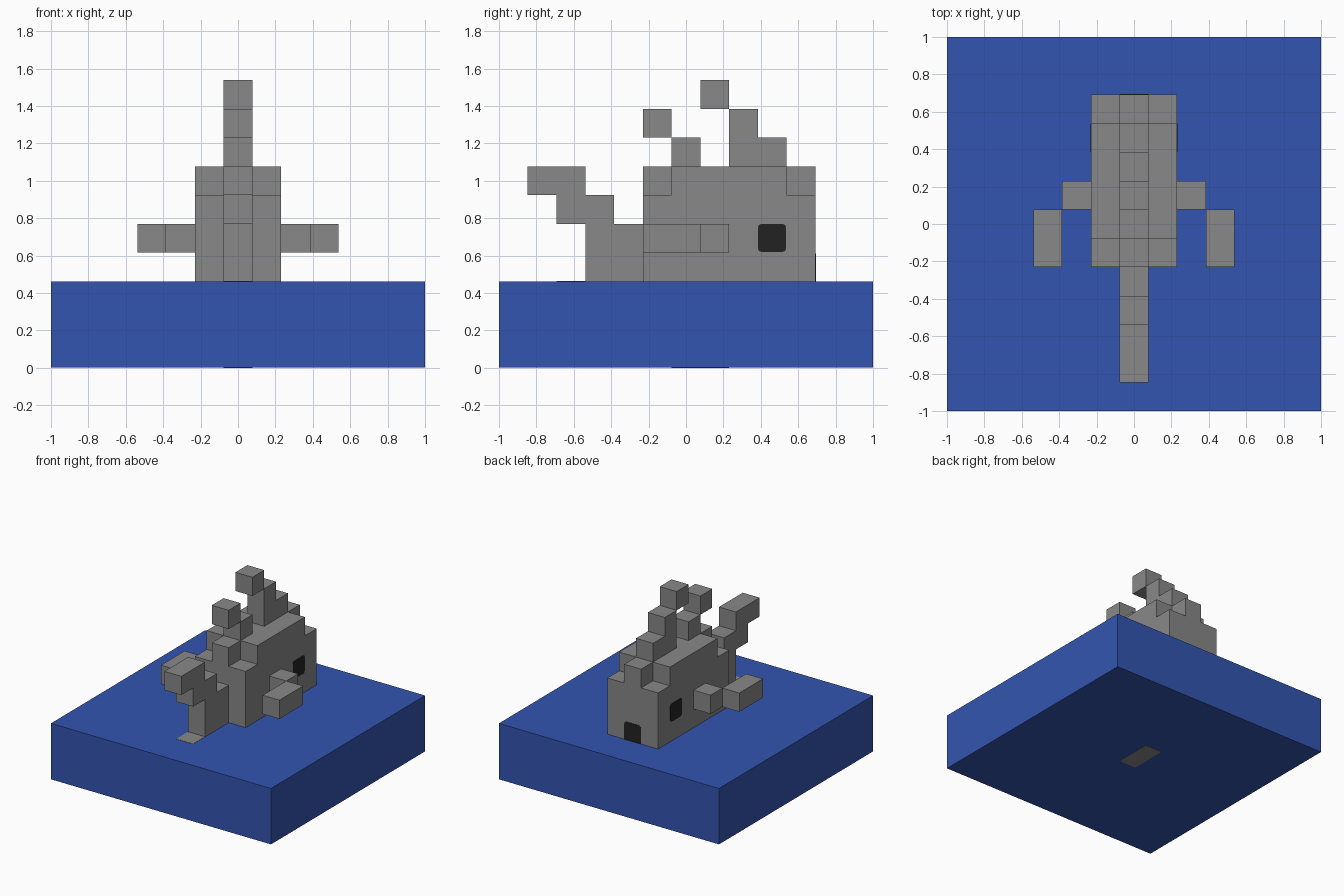
import bpy
import bmesh
from mathutils import Vector

if "Cube" in bpy.data.objects:
    bpy.data.objects.remove(bpy.data.objects["Cube"], do_unlink=True)

U = 2 / 13        # edge of one block
GAP = 0.002 / U   # slight offset that keeps flush faces apart


def material(name, rgb):
    m = bpy.data.materials.new(name)
    m.use_nodes = True
    colour = (*rgb, 1)
    m.diffuse_color = colour
    bsdf = next(n for n in m.node_tree.nodes if n.type == "BSDF_PRINCIPLED")
    bsdf.inputs["Base Color"].default_value = colour
    return m


STONE = material("stone grey", (0.246, 0.246, 0.246))
WATER = material("water blue", (0.033, 0.091, 0.434))
DARK = material("opening black", (0.016, 0.016, 0.016))


def block(name, x, y, z, mat=STONE, round_axis=None, top_only=False):
    """Box from (low, high) spans in block units; optionally rounds the edges along one axis."""
    low, high = (Vector(c) * U for c in zip(x, y, z))
    centre, size = (low + high) / 2, high - low
    bm = bmesh.new()
    bmesh.ops.create_cube(bm, size=1)
    for v in bm.verts:
        v.co = Vector(a * b for a, b in zip(v.co, size))
    if round_axis is not None:
        edges = []
        for e in bm.edges:
            a, b = (v.co for v in e.verts)
            if abs(a[round_axis] - b[round_axis]) > 1e-6 and (not top_only or a.z > 0):
                edges.append(e)
        bmesh.ops.bevel(bm, geom=edges, offset=0.02, segments=3, profile=0.5, affect="EDGES")
    mesh = bpy.data.meshes.new(name)
    bm.to_mesh(mesh)
    bm.free()
    mesh.materials.append(mat)
    ob = bpy.data.objects.new(name, mesh)
    ob.location = centre
    bpy.context.collection.objects.link(ob)
    return ob


MID = (-0.5, 0.5)

# Water slab, with the submerged blocks that show flush at its faces
block("water_base", (-6.5, 6.5), (-6.5, 6.5), (GAP, 3), WATER)
block("submerged_keel", MID, (-0.5, 1.5), (0, 1))
block("submerged_neck", MID, (-4.5, -3.5), (2, 3 + GAP))

# Body with its stepped back
block("body_lower", (-1.5, 1.5), (-1.5, 4.5), (3, 6))
block("body_upper", (-1.5, 1.5), (-0.5, 3.5), (6, 7))
block("front_step", MID, (-1.5, -0.5), (6, 7))
block("rear_step", MID, (3.5, 4.5), (6, 7))

# Rising stepped neck and head at the front
block("neck_root", MID, (-3.5, -1.5), (3, 5))
block("neck_middle", MID, (-4.5, -2.5), (5, 6))
block("head", MID, (-5.5, -3.5), (6, 7))

# Curled plumes on the back
block("front_plume_stem", MID, (-0.5, 0.5), (7, 8))
block("front_plume_tip", MID, (-1.5, -0.5), (8, 9))
block("rear_plume_root", MID, (1.5, 3.5), (7, 8))
block("rear_plume_stem", MID, (1.5, 2.5), (8, 9))
block("rear_plume_tip", MID, (0.5, 1.5), (9, 10))

# Arms and side windows, mirrored
for side, s in (("left", 1), ("right", -1)):
    def span(a, b):
        return tuple(sorted((s * a, s * b)))
    block(side + "_arm", span(1.5, 2.5), (0.5, 1.5), (4, 5))
    block(side + "_hand", span(2.5, 3.5), (-1.5, 0.5), (4, 5))
    block(side + "_window", span(1.49, 1.5 + GAP), (2.5, 3.48), (4.03, 5),
          DARK, round_axis=0)

# Rear doorway
block("rear_door", (-0.49, 0.49), (4.49, 4.5 + GAP), (3, 3.97), DARK,
      round_axis=1, top_only=True)
